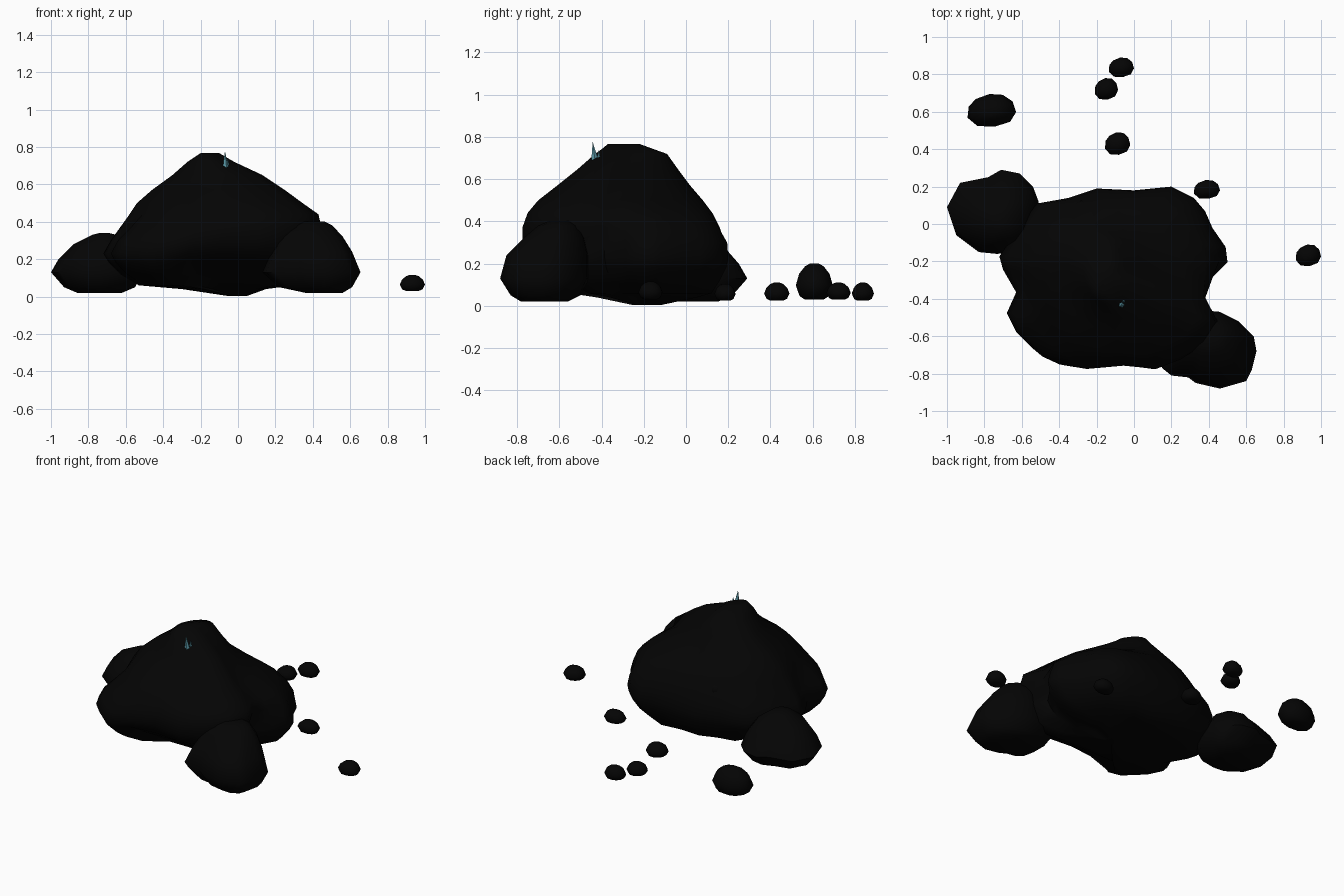
import bpy, bmesh, math
from mathutils import Vector

if "Cube" in bpy.data.objects:
    bpy.data.objects.remove(bpy.data.objects["Cube"])


def material(name, rgb):
    m = bpy.data.materials.new(name)
    m.diffuse_color = (*rgb, 1)
    m.use_nodes = True
    m.node_tree.nodes["Principled BSDF"].inputs["Base Color"].default_value = m.diffuse_color
    return m


ROCK = material("black rock", (0.0013, 0.0013, 0.0013))
CRYSTAL = material("teal crystal", (0.10, 0.31, 0.38))


def finish(bm, name, mat, smooth=True):
    bmesh.ops.recalc_face_normals(bm, faces=bm.faces)
    me = bpy.data.meshes.new(name)
    bm.to_mesh(me)
    bm.free()
    me.materials.append(mat)
    ob = bpy.data.objects.new(name, me)
    bpy.context.collection.objects.link(ob)
    if smooth:
        bpy.ops.object.select_all(action='DESELECT')
        ob.select_set(True)
        bpy.context.view_layer.objects.active = ob
        bpy.ops.object.shade_smooth_by_angle(angle=math.radians(55))
    return ob


def normalised(outline):
    """Fit an outline to the -1..1 box."""
    xs, ys = [p[0] for p in outline], [p[1] for p in outline]
    cx, cy = (max(xs) + min(xs)) / 2, (max(ys) + min(ys)) / 2
    hx, hy = (max(xs) - min(xs)) / 2, (max(ys) - min(ys)) / 2
    return [Vector(((x - cx) / hx, (y - cy) / hy)) for x, y in outline]


def shape_at(shapes, z):
    """Blend between (height, outline) pairs."""
    if z <= shapes[0][0]:
        return shapes[0][1]
    for (za, a), (zb, b) in zip(shapes, shapes[1:]):
        if z <= zb:
            return [p.lerp(q, (z - za) / (zb - za)) for p, q in zip(a, b)]
    return shapes[-1][1]


def loft_rock(name, shapes, rings, rounding=0.5):
    """Stack outlines, each fitted to its ring's (z, x0, x1, y0, y1) box."""
    shapes = [(z, normalised(o)) for z, o in shapes]
    widest = max(r[2] - r[1] for r in rings)
    bm = bmesh.new()
    loops = []
    for z, x0, x1, y0, y1 in rings:
        soft = (1 - (x1 - x0) / widest) * rounding     # small rings get rounder
        pts = normalised([p.lerp(p.normalized(), soft) for p in shape_at(shapes, z)])
        loops.append([bm.verts.new(((x0 + x1) / 2 + q.x * (x1 - x0) / 2,
                                    (y0 + y1) / 2 + q.y * (y1 - y0) / 2, z))
                      for q in pts])
    n = len(loops[0])
    for a, b in zip(loops, loops[1:]):
        for i in range(n):
            j = (i + 1) % n
            bm.faces.new((a[i], a[j], b[j], b[i]))
    bm.faces.new(loops[0][::-1])
    bm.faces.new(loops[-1])
    return finish(bm, name, ROCK)


# Main boulder: lobed foot, cut-back front, straight slopes to a diagonal ridge
FOOT = [
    (.50, -.20), (.49, -.12), (.42, -.02), (.38, .07), (.32, .14), (.20, .20),
    (0, .18), (-.20, .19), (-.35, .14), (-.52, .11), (-.60, 0), (-.72, -.17),
    (-.70, -.24), (-.63, -.36), (-.68, -.47), (-.63, -.57), (-.55, -.65),
    (-.49, -.70), (-.40, -.75), (-.27, -.77), (-.10, -.745), (.10, -.77),
    (.22, -.72), (.35, -.64), (.42, -.50), (.35, -.38), (.42, -.28)]
# the underside is hollowed along the front
UNDER = [(x, max(y, -.72) if x < -.3 else max(y, -.60)) for x, y in FOOT]
SHOULDER = [
    (.38, -.20), (.35, -.12), (.31, -.05), (.27, .01), (.21, .06), (.12, .09),
    (0, .11), (-.18, .11), (-.33, .07), (-.45, .01), (-.52, -.08),
    (-.58, -.18), (-.58, -.26), (-.54, -.36), (-.51, -.44), (-.48, -.50),
    (-.43, -.56), (-.38, -.62), (-.30, -.68), (-.18, -.73), (-.05, -.74),
    (.10, -.75), (.24, -.70), (.36, -.62), (.43, -.52), (.37, -.40),
    (.38, -.30)]
CREST = [
    (.13, -.22), (.10, -.17), (.07, -.13), (.04, -.10), (0, -.06),
    (-.06, -.02), (-.14, .01), (-.22, .02), (-.30, 0), (-.37, -.04),
    (-.42, -.09), (-.46, -.16), (-.46, -.22), (-.44, -.28), (-.42, -.33),
    (-.40, -.37), (-.36, -.42), (-.32, -.47), (-.27, -.52), (-.19, -.56),
    (-.10, -.59), (0, -.61), (.10, -.57), (.19, -.52), (.25, -.45),
    (.20, -.36), (.16, -.29)]
RIDGE = [((x + y) / 2 + .22 * (x - y), (x + y) / 2 - .22 * (x - y))
         for x, y in normalised(CREST)]
loft_rock("main_boulder", [(.13, UNDER), (.27, FOOT), (.30, FOOT),
                           (.44, SHOULDER), (.58, CREST), (.70, CREST),
                           (.767, RIDGE)], [
    (.004, -.06, .05, -.25, -.12), (.04, -.30, .15, -.42, .05),
    (.06, -.53, .30, -.55, .12), (.12, -.63, .42, -.66, .16),
    (.18, -.69, .47, -.72, .19), (.23, -.72, .50, -.75, .20),
    (.30, -.68, .48, -.775, .195), (.37, -.63, .455, -.775, .16),
    (.44, -.58, .43, -.75, .125), (.50, -.54, .345, -.70, .08),
    (.57, -.46, .25, -.61, .02), (.65, -.35, .13, -.51, -.04),
    (.72, -.27, -.02, -.43, -.09), (.767, -.20, -.10, -.37, -.22)], 0)

# Two side boulders leaning on the main one
loft_rock("left_boulder", [(0, [
    (-.51, .12), (-.54, .20), (-.61, .27), (-.71, .29), (-.78, .25),
    (-.93, .22), (-1.0, .09), (-.97, 0), (-.95, -.06), (-.83, -.15),
    (-.73, -.16), (-.60, -.14), (-.53, -.05)])], [
    (.02, -.86, -.62, -.05, .15), (.05, -.93, -.55, -.12, .22),
    (.13, -1.0, -.51, -.16, .29), (.20, -.96, -.53, -.14, .25),
    (.28, -.88, -.58, -.10, .18), (.33, -.78, -.65, -.04, .10),
    (.34, -.74, -.69, 0, .06)])
loft_rock("right_boulder", [(0, [
    (.655, -.68), (.64, -.60), (.56, -.52), (.46, -.47), (.30, -.46),
    (.17, -.55), (.13, -.68), (.15, -.77), (.20, -.81), (.29, -.82),
    (.33, -.85), (.46, -.88), (.60, -.84), (.63, -.78)])], [
    (.02, .36, .56, -.78, -.56), (.05, .22, .61, -.83, -.50),
    (.13, .13, .655, -.88, -.46), (.24, .18, .61, -.85, -.46),
    (.32, .22, .56, -.77, -.48), (.38, .265, .505, -.70, -.51),
    (.402, .32, .46, -.65, -.55)])

# Loose stones: one outline and side profile, fitted to each box
STONE = [(1, -.1), (.85, .55), (.45, .95), (-.1, 1), (-.65, .7),
         (-.95, .25), (-1, -.45), (-.6, -.95), (.1, -1), (.75, -.7)]
PROFILE = [(0, .5), (.1, .8), (.4, 1), (.72, .82), (.93, .5), (1, .25)]


def stone(name, x0, x1, y0, y1, z0, z1):
    cx, cy, hx, hy = (x0 + x1) / 2, (y0 + y1) / 2, (x1 - x0) / 2, (y1 - y0) / 2
    loft_rock(name, [(0, STONE)], [
        (z0 + t * (z1 - z0), cx - s * hx, cx + s * hx, cy - s * hy, cy + s * hy)
        for t, s in PROFILE])


stone("back_stone", -.89, -.63, .52, .695, .03, .20)
for i, box in enumerate([
        (.865, 1.0, -.225, -.11, .03, .115), (.32, .46, .135, .235, .025, .105),
        (-.155, -.02, .37, .49, .025, .11), (-.21, -.085, .665, .78, .03, .11),
        (-.135, 0, .785, .89, .025, .11)]):
    stone(f"pebble_{i + 1}", *box)
stone("embedded_pebble", -.33, -.23, .03, .125, .35, .43)

# Tiny crystal shards near the summit
bm = bmesh.new()
for base, tip, r in [((-.066, -.428, .665), (-.07, -.442, .777), .023),
                     ((-.058, -.414, .665), (-.054, -.412, .74), .018)]:
    ring = [bm.verts.new((base[0] + r * math.cos(k * math.tau / 5),
                          base[1] + r * math.sin(k * math.tau / 5), base[2]))
            for k in range(5)]
    top = bm.verts.new(tip)
    bm.faces.new(ring[::-1])
    for k in range(5):
        bm.faces.new((ring[k], ring[(k + 1) % 5], top))
finish(bm, "crystal_shards", CRYSTAL, smooth=False)
